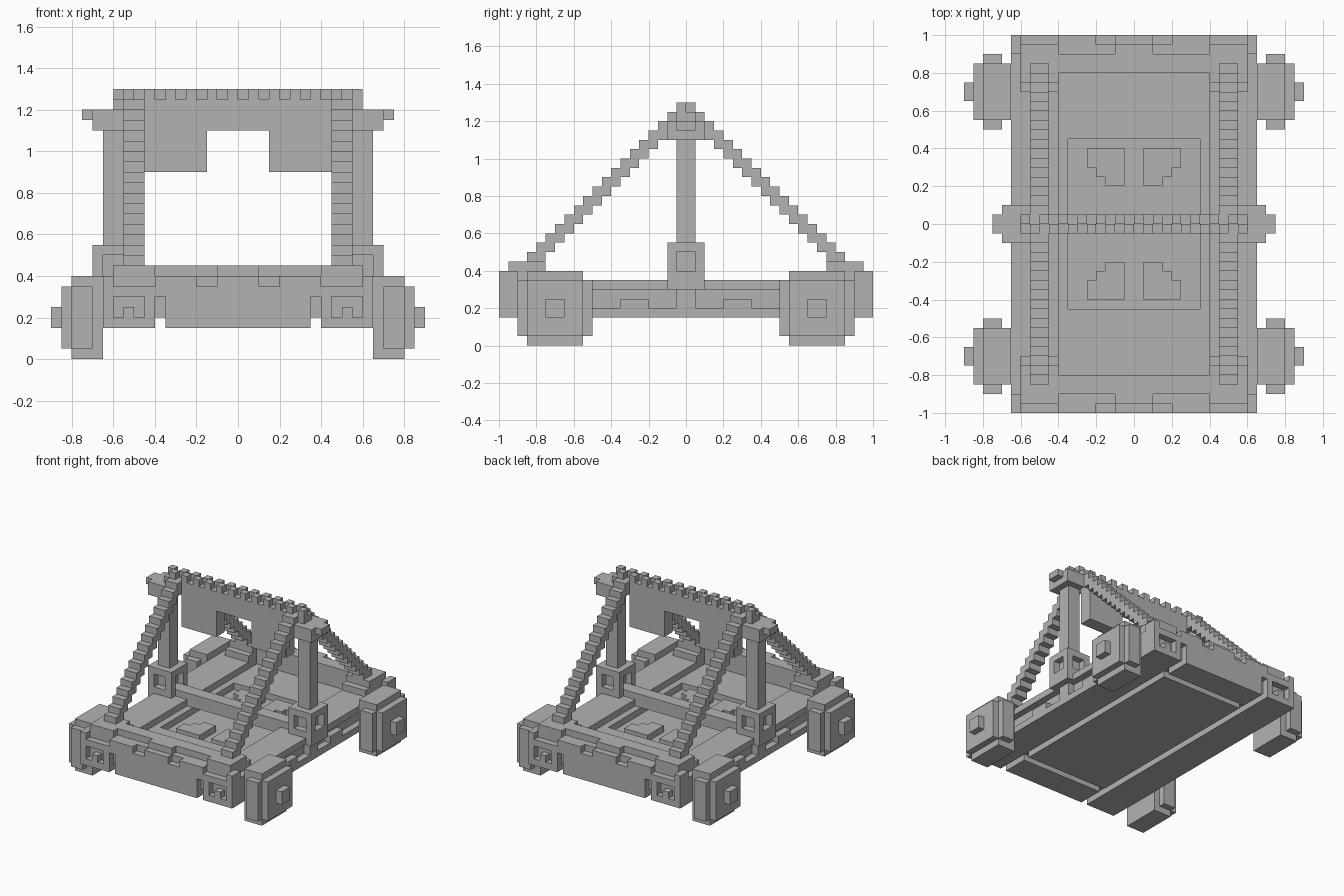
import bpy
import bmesh
from mathutils import Matrix, Vector

UNIT = 0.05  # edge of one building block

default = bpy.data.objects.get("Cube")
if default:
    bpy.data.objects.remove(default, do_unlink=True)

grey = bpy.data.materials.new("plain_grey")
grey.use_nodes = True
colour = (0.45, 0.45, 0.45, 1)
grey.diffuse_color = colour
grey.node_tree.nodes["Principled BSDF"].inputs["Base Color"].default_value = colour


def spans(low, high, mirror):
    """One centred span, a mirrored pair, or the span as given."""
    if not mirror:
        return [(low, high)]
    if low == 0:
        return [(-high, high)]
    return [(low, high), (-high, -low)]


def build(name, boxes, mirror=True):
    """Make one object out of blocks given as x, y and z spans."""
    bm = bmesh.new()
    for xs, ys, zs in boxes:
        for x in spans(*xs, mirror):
            for y in spans(*ys, mirror):
                low = Vector((x[0], y[0], zs[0])) * UNIT
                high = Vector((x[1], y[1], zs[1])) * UNIT
                place = Matrix.Translation((low + high) / 2)
                size = Matrix.Diagonal((*(high - low), 1))
                bmesh.ops.create_cube(bm, size=1, matrix=place @ size)
    mesh = bpy.data.meshes.new(name)
    bm.to_mesh(mesh)
    bm.free()
    mesh.materials.append(grey)
    obj = bpy.data.objects.new(name, mesh)
    bpy.context.collection.objects.link(obj)
    return obj


# Floor plate with raised ends, surrounded by a rim that leaves grooves below
build("floor", [
    ((0, 7), (0, 15), (3, 5)),
    ((0, 7), (9, 15), (5, 6)),
])
build("floor_rim", [
    ((7, 8), (0, 19), (4, 6)),
    ((0, 7), (15, 16), (4, 6)),
])
build("floor_emblem", [
    ((1, 5), (6, 8), (5, 6)),
    ((1, 4), (5, 6), (5, 6)),
    ((1, 3), (4, 5), (5, 6)),
])

# Side rails with overhanging lip, skirt and tabs
build("side_rails", [
    ((8, 12), (0, 16), (3, 7)),
    ((12, 13), (0, 16), (6, 7)),
    ((12, 13), (0, 16), (3, 4)),
    ((12, 13), (4, 7), (4, 5)),
    ((12, 13), (0, 1), (4, 6)),
])

# End walls with a stepped trim
build("end_walls", [
    ((0, 7), (16, 20), (3, 7)),
    ((7, 8), (16, 19), (4, 7)),
    ((7, 8), (19, 20), (6, 7)),
    ((0, 2), (18, 20), (7, 8)),
    ((4, 8), (18, 20), (7, 8)),
    ((2, 4), (18, 19), (7, 8)),
])
build("end_trim", [
    ((0, 8), (16, 18), (7, 9)),
    ((0, 2), (18, 19), (8, 9)),
])

# Corner blocks with a recessed panel and knob
build("corner_blocks", [
    ((8, 13), (16, 19), (3, 7)),
    ((8, 9), (19, 20), (3, 7)),
    ((9, 12), (19, 20), (3, 4)),
    ((9, 12), (19, 20), (6, 7)),
    ((10, 11), (19, 20), (4, 5)),
    ((12, 13), (18, 20), (3, 8)),
    ((8, 12), (15, 19), (7, 9)),
    ((8, 12), (14, 15), (7, 8)),
])

# Wheels with stepped rims and hubs
build("wheels", [
    ((13, 16), (11, 17), (0, 8)),
    ((14, 16), (10, 18), (1, 7)),
    ((16, 17), (11, 17), (1, 7)),
    ((17, 18), (13, 15), (3, 5)),
])

# Post sockets with square recesses, posts and pegs
build("post_sockets", [
    ((10, 14), (0, 2), (6, 8)),
    ((10, 14), (0, 2), (10, 11)),
    ((10, 11), (1, 2), (8, 10)),
    ((13, 14), (1, 2), (8, 10)),
])
build("posts", [((11, 13), (0, 1), (8, 22))])
build("post_pegs", [
    ((11, 14), (0, 2), (22, 24)),
    ((14, 15), (0, 1), (23, 24)),
])
build("cross_bar", [((0, 10), (0, 1), (6, 8))])

# Stepped diagonal struts
build("struts", [
    ((9, 11), (max(k - 1, 0), k + 1), (25 - k, 26 - k)) for k in range(1, 18)
])

# Ridge beam, staggered teeth and hanging panel
build("ridge_beam", [((0, 12), (0, 1), (24, 25))])
build("ridge_teeth", [
    ((i, i + 1), (-1, 0) if i % 2 else (0, 1), (25, 26)) for i in range(-12, 12)
], mirror=False)
build("hanging_panel", [
    ((0, 9), (0, 1), (22, 24)),
    ((3, 9), (0, 1), (18, 22)),
])
